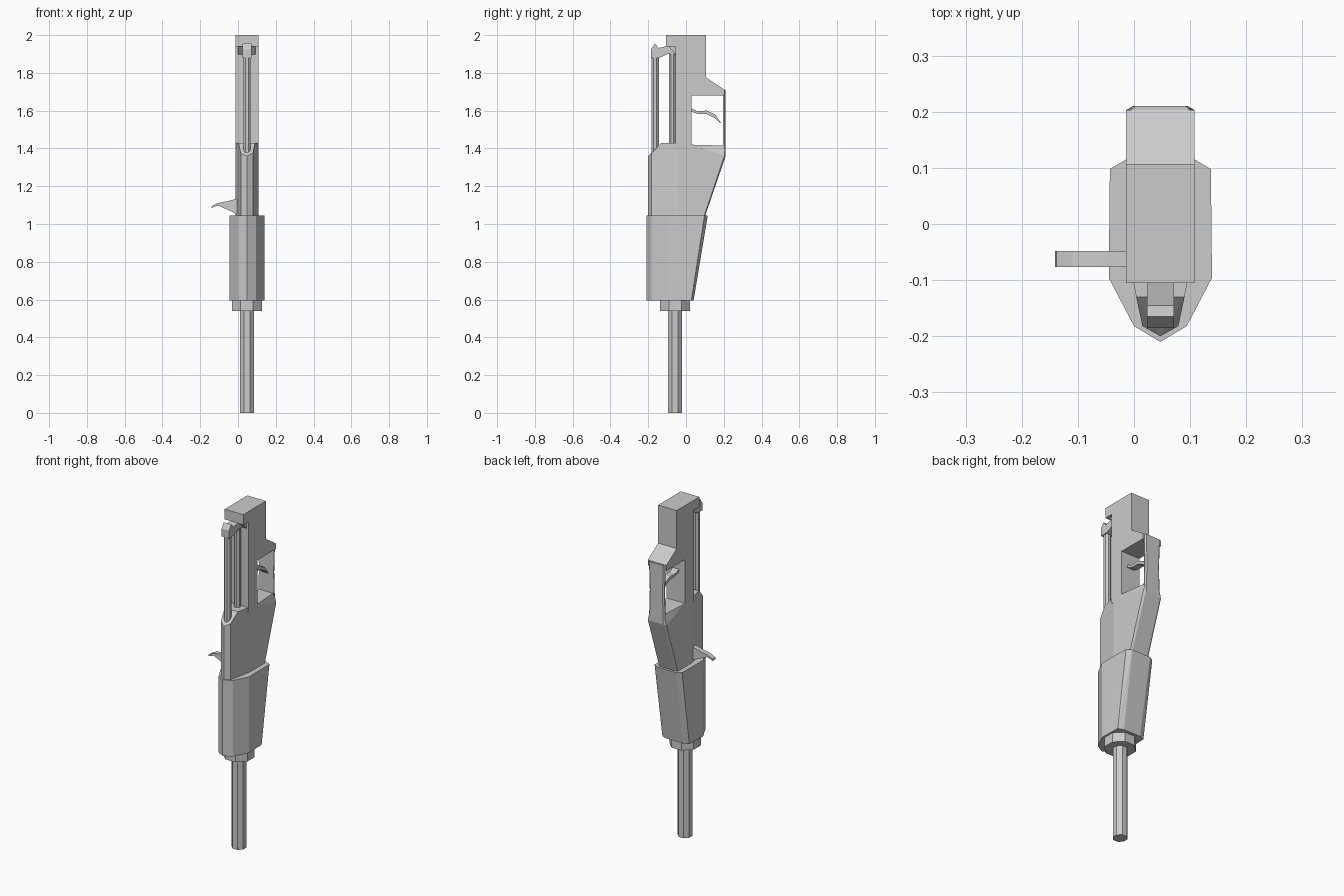
import bpy, bmesh, math

CX = 0.047  # centre plane of the model


def finish(bm, name):
    bmesh.ops.recalc_face_normals(bm, faces=bm.faces[:])
    me = bpy.data.meshes.new(name)
    bm.to_mesh(me)
    bm.free()
    ob = bpy.data.objects.new(name, me)
    bpy.context.collection.objects.link(ob)
    return ob


def extrude(name, pts, direction):
    bm = bmesh.new()
    f = bm.faces.new([bm.verts.new(p) for p in pts])
    r = bmesh.ops.extrude_face_region(bm, geom=[f])
    vs = [v for v in r["geom"] if isinstance(v, bmesh.types.BMVert)]
    bmesh.ops.translate(bm, verts=vs, vec=direction)
    return finish(bm, name)


def side_prism(name, yz, half):
    return extrude(name, [(CX - half, y, z) for y, z in yz], (2 * half, 0, 0))


def mirrored_hull(name, pts):
    # points are (half width, y, z), mirrored about the centre plane
    bm = bmesh.new()
    for h, y, z in pts:
        for s in ((-1, 1) if h else (1,)):
            bm.verts.new((CX + s * h, y, z))
    r = bmesh.ops.convex_hull(bm, input=bm.verts[:])
    junk = {g for g in r["geom_interior"] + r["geom_unused"] if isinstance(g, bmesh.types.BMVert)}
    bmesh.ops.delete(bm, geom=list(junk), context='VERTS')
    bmesh.ops.dissolve_limit(bm, angle_limit=0.02, verts=bm.verts[:], edges=bm.edges[:])
    return finish(bm, name)


def rod(name, y, z0, z1, r, n=8):
    r /= math.cos(math.pi / n)
    ring = [(CX + r * math.cos((i + .5) * math.tau / n),
             y + r * math.sin((i + .5) * math.tau / n), z0) for i in range(n)]
    return extrude(name, ring, (0, 0, z1 - z0))


# lower shaft and collar
rod("shaft", -0.058, 0, 0.56, 0.037)
rod("collar", -0.058, 0.54, 0.61, 0.08)

# tapered sleeve
front = [(0, -0.21), (0.047, -0.182), (0.092, -0.096)]
mirrored_hull("sleeve",
              [(h, y, z) for h, y in front for z in (0.595, 1.045)] +
              [(0.09, 0.098, 1.045), (0.061, 0.115, 1.045),
               (0.088, 0.028, 0.595), (0.055, 0.04, 0.595)])

# lower body with sloped front cut
mirrored_hull("lower_body", [
    (0, -0.2, 1.04), (0.032, -0.182, 1.04), (0.061, -0.04, 1.04), (0.061, 0.095, 1.04),
    (0, -0.2, 1.36), (0.032, -0.182, 1.375), (0.043, -0.13, 1.43), (0.061, -0.04, 1.43),
    (0.061, 0.028, 1.42), (0.061, 0.203, 1.36), (0.049, 0.21, 1.36), (0.049, 0.1, 1.04)])

# raised floor of the window
mirrored_hull("window_floor", [
    (0.061, 0.025, 1.42), (0.061, 0.203, 1.36), (0.049, 0.21, 1.36),
    (0.044, 0.208, 1.415), (0.061, 0.025, 1.36)])

# upper body with overhanging top
side_prism("upper_body", [
    (-0.055, 1.4), (-0.055, 1.94), (-0.105, 1.94), (-0.105, 2.0), (0.107, 2.0),
    (0.107, 1.775), (0.203, 1.712), (0.203, 1.68), (0.028, 1.68), (0.028, 1.4)], 0.061)
side_prism("overhang_wedge", [(-0.05, 1.89), (-0.095, 1.945), (-0.05, 1.945)], 0.046)

# rear strap, narrower in the middle
for name, lo, hi in (("strap_lower", (0.049, 1.36), (0.044, 1.54)),
                     ("strap_upper", (0.044, 1.54), (0.049, 1.71))):
    mirrored_hull(name, [(h + d, y, z) for h, z in (lo, hi)
                         for d, y in ((0.004, 0.197), (0.004, 0.203), (-0.004, 0.21))])

# front rods and the bracket joining them
rod("front_rod", -0.163, 1.36, 1.9, 0.019)
rod("rear_rod", -0.073, 1.42, 1.91, 0.018)
side_prism("rod_bracket", [
    (-0.185, 1.88), (-0.185, 1.925), (-0.165, 1.955), (-0.145, 1.932), (-0.09, 1.944),
    (-0.054, 1.944), (-0.054, 1.9), (-0.095, 1.9), (-0.14, 1.88)], 0.024)

# curved trigger inside the window
side_prism("trigger", [
    (0.02, 1.615), (0.06, 1.598), (0.11, 1.6), (0.155, 1.58), (0.188, 1.53),
    (0.15, 1.562), (0.11, 1.582), (0.065, 1.582), (0.02, 1.598)], 0.02)

# side lever
extrude("side_lever", [(x, -0.077, z) for x, z in (
    (0, 1.135), (-0.06, 1.12), (-0.11, 1.11), (-0.138, 1.095), (-0.141, 1.085),
    (-0.105, 1.098), (0, 1.05))], (0, 0.029, 0))
